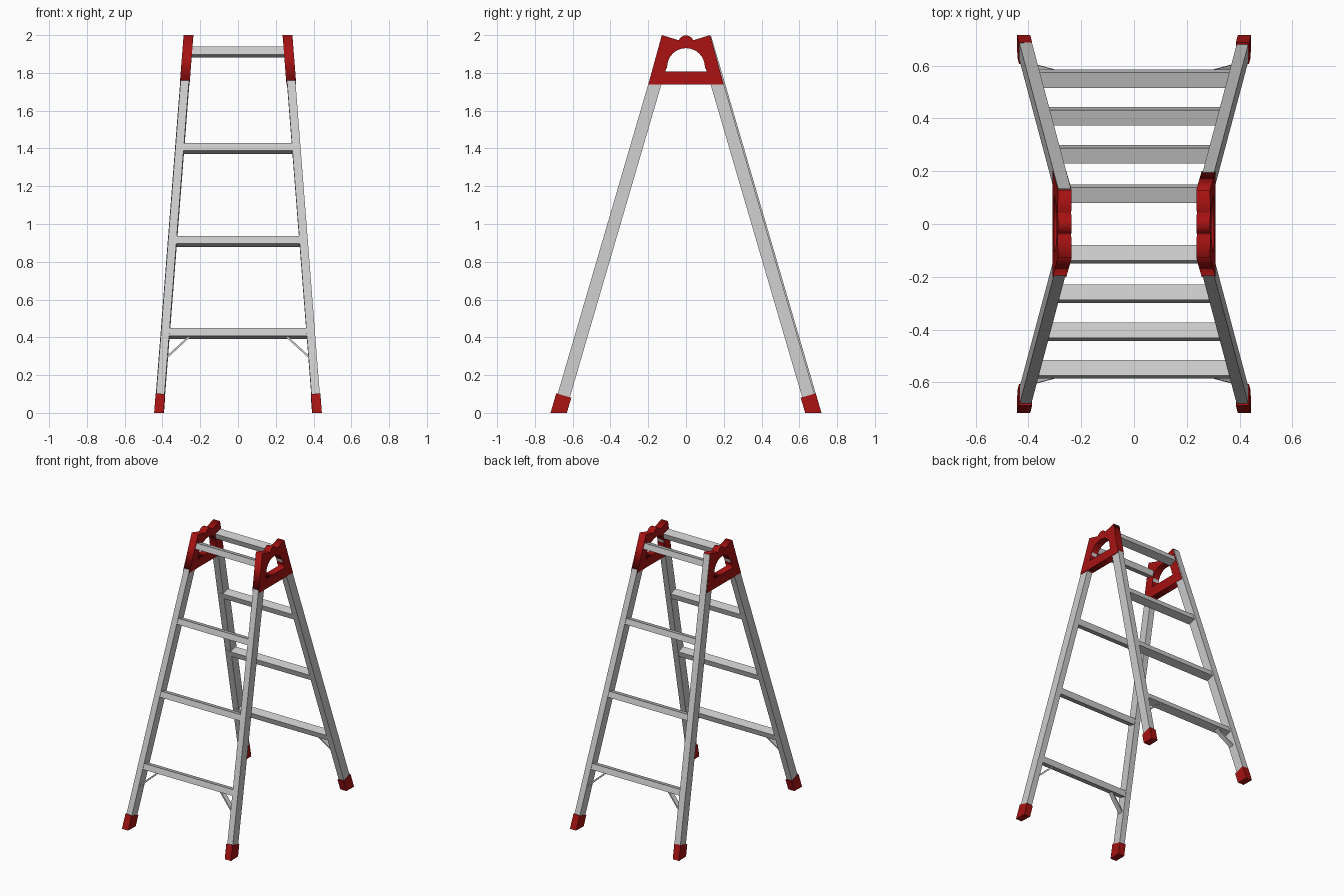
import bpy, bmesh
from math import sin, cos, pi
from mathutils import Vector, Matrix

if "Cube" in bpy.data.objects:
    bpy.data.objects.remove(bpy.data.objects["Cube"])

red = bpy.data.materials.new("red_plastic")
red.diffuse_color = (0.38, 0.006, 0.006, 1)
red.use_nodes = True
red.node_tree.nodes["Principled BSDF"].inputs["Base Color"].default_value = red.diffuse_color


def rail(sx, sy, z):
    """Centre line of a leg at height z."""
    return Vector((sx * (0.418 - 0.078 * z), sy * (0.674 - 0.2926 * z), z))


def add(name, mesh, mat=None):
    ob = bpy.data.objects.new(name, mesh)
    bpy.context.collection.objects.link(ob)
    if mat:
        mesh.materials.append(mat)
    return ob


def beam(name, a, b, axis, w, d, mat=None, ground_cut=False):
    """Box from a to b, w wide along axis and d deep across it."""
    z = (b - a).normalized()
    x = Vector(axis)
    x = (x - z * x.dot(z)).normalized()
    y = z.cross(x)
    m = Matrix((x * w, y * d, b - a)).transposed().to_4x4()
    m.translation = (a + b) / 2
    bm = bmesh.new()
    bmesh.ops.create_cube(bm, size=1, matrix=m)
    if ground_cut:
        cut = bmesh.ops.bisect_plane(
            bm, geom=bm.verts[:] + bm.edges[:] + bm.faces[:],
            plane_co=(0, 0, 0), plane_no=(0, 0, 1), clear_inner=True)
        edges = [e for e in cut["geom_cut"] if isinstance(e, bmesh.types.BMEdge)]
        bmesh.ops.contextual_create(bm, geom=edges)
    bmesh.ops.recalc_face_normals(bm, faces=bm.faces)
    mesh = bpy.data.meshes.new(name)
    bm.to_mesh(mesh)
    bm.free()
    return add(name, mesh, mat)


def arc(cz, r, a0, a1, n):
    return [(r * cos(a0 + (a1 - a0) * i / n), cz + r * sin(a0 + (a1 - a0) * i / n))
            for i in range(n + 1)]


def bracket(name, sx):
    """Hinge plate with an arched window, leaning with the legs."""
    outer = [(-0.2, 1.738), (0.2, 1.738), (0.128, 2.0), (0.045, 1.975)]
    outer += arc(1.957, 0.041, 0.4, pi - 0.4, 10) + [(-0.045, 1.975), (-0.128, 2.0)]
    window = [(-0.11, 1.808), (0.11, 1.808)] + arc(1.831, 0.1, 0, pi, 16)
    cu = bpy.data.curves.new(name, 'CURVE')
    cu.dimensions = '2D'
    cu.fill_mode = 'BOTH'
    cu.extrude = 0.026
    for pts in (outer, window):
        sp = cu.splines.new('POLY')
        sp.points.add(len(pts) - 1)
        for p, (u, v) in zip(sp.points, pts):
            p.co = (u, v, 0, 1)
        sp.use_cyclic_u = True
    tmp = bpy.data.objects.new(name + "_curve", cu)
    bpy.context.collection.objects.link(tmp)
    dg = bpy.context.evaluated_depsgraph_get()
    mesh = bpy.data.meshes.new_from_object(tmp.evaluated_get(dg))
    bpy.data.objects.remove(tmp)
    mesh.materials.clear()
    for v in mesh.vertices:
        u, z, t = v.co
        v.co = (t + sx * (0.418 - 0.078 * z), u, z)
    mesh.name = name
    add(name, mesh, red)


for sy, end in ((-1, "front"), (1, "back")):
    slope = (0, -sy * 0.2926, 1)
    for sx, side in ((-1, "left"), (1, "right")):
        tag = f"{end}_{side}"
        # legs; the back left one sits slightly proud of its bracket
        proud = sx == -1 and sy == 1
        off = Vector((0, 0.008 if proud else 0, 0))
        beam(tag + "_leg", rail(sx, sy, 0.03) + off,
             rail(sx, sy, 1.982 if proud else 1.96) + off,
             (1, 0, 0), 0.048 if proud else 0.044, 0.067)
        # rubber feet, trimmed flat on the ground
        beam(tag + "_foot", rail(sx, sy, -0.05), rail(sx, sy, 0.09),
             (1, 0, 0), 0.05, 0.083, red, True)
        # diagonal braces under the lowest rung
        a, b = rail(sx, sy, 0.402), rail(sx, sy, 0.287)
        a.x = sx * 0.26
        b.x = sx * 0.385
        beam(tag + "_brace", a, b, (0, 1, 0), 0.035, 0.01)
    # rungs, tilted with the legs
    for i, z in enumerate((0.42, 0.908, 1.4, 1.91)):
        beam(f"{end}_rung_{i + 1}", rail(-1, sy, z), rail(1, sy, z), slope, 0.042, 0.06)

# hinge brackets
bracket("left_hinge_bracket", -1)
bracket("right_hinge_bracket", 1)
